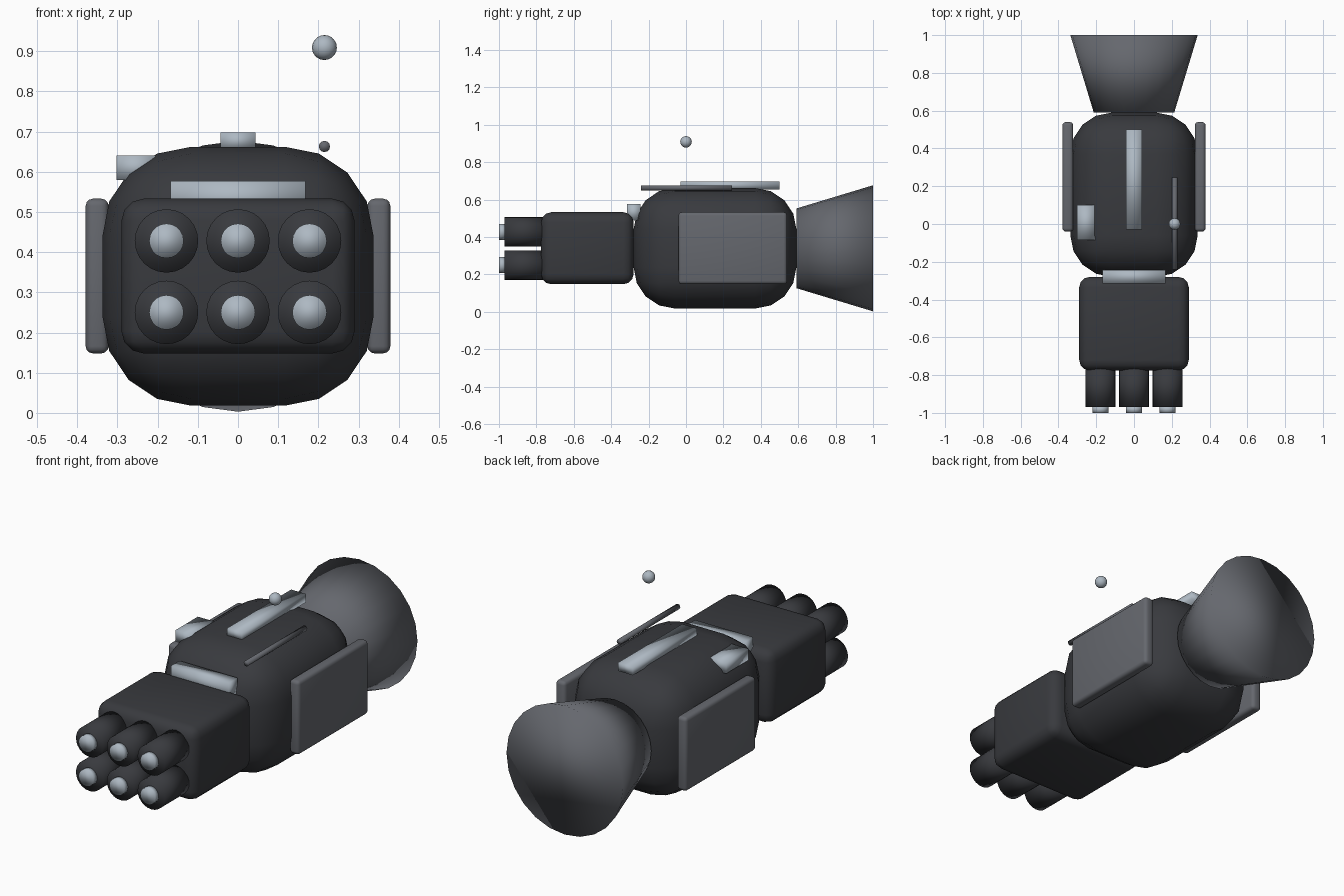
import bpy
from math import pi

if "Cube" in bpy.data.objects:
    bpy.data.objects.remove(bpy.data.objects["Cube"])


def material(name, rgb):
    m = bpy.data.materials.new(name)
    m.diffuse_color = (*rgb, 1)
    m.use_nodes = True
    m.node_tree.nodes["Principled BSDF"].inputs["Base Color"].default_value = m.diffuse_color
    return m


DARK = material("dark_shell", (0.04, 0.042, 0.048))
MID = material("mid_metal", (0.13, 0.137, 0.155))
LIGHT = material("light_metal", (0.42, 0.48, 0.54))


def finish(name, mat):
    ob = bpy.context.object
    ob.name = ob.data.name = name
    ob.data.materials.append(mat)
    bpy.ops.object.shade_smooth()
    return ob


def box(name, mat, x, y, z, bevel=0, segments=3):
    """Box from (min, max) ranges, optionally with rounded edges."""
    r = (x, y, z)
    bpy.ops.mesh.primitive_cube_add(size=1, location=[(a + b) / 2 for a, b in r])
    bpy.context.object.scale = [b - a for a, b in r]
    bpy.ops.object.transform_apply(location=False, rotation=False, scale=True)
    ob = finish(name, mat)
    if bevel:
        mod = ob.modifiers.new("rounding", 'BEVEL')
        mod.width, mod.segments = bevel, segments
        mod.limit_method = 'NONE'
    return ob


def tube(name, mat, x, z, y0, y1, r0, r1=None, sides=24):
    """Cylinder or cone frustum running along y from y0 to y1."""
    bpy.ops.mesh.primitive_cone_add(
        vertices=sides, radius1=r0, radius2=r0 if r1 is None else r1,
        depth=y1 - y0, location=(x, (y0 + y1) / 2, z), rotation=(-pi / 2, 0, 0))
    return finish(name, mat)


# Rounded main body and the front housing
box("body", DARK, (-0.337, 0.337), (-0.28, 0.59), (0.018, 0.662), 0.22, 4)
box("front_housing", DARK, (-0.29, 0.29), (-0.775, -0.28), (0.148, 0.533), 0.055, 3)

# Six barrels with bright tips
for row, z in enumerate((0.25, 0.428)):
    for col, x in enumerate((-0.178, 0, 0.178)):
        tube(f"barrel_{row}_{col}", DARK, x, z, -0.97, -0.76, 0.079)
        tube(f"barrel_tip_{row}_{col}", LIGHT, x, z, -1.0, -0.965, 0.043, sides=20)

# Flared rear nozzle
tube("rear_nozzle", MID, 0, 0.34, 0.59, 1.0, 0.213, 0.337)

# Side plates
for side, s in (("left", -1), ("right", 1)):
    box(f"{side}_plate", MID, sorted((s * 0.322, s * 0.379)),
        (-0.04, 0.54), (0.148, 0.533), 0.018, 3)

# Light trim: top ridge, front strip, side sensor block
box("top_ridge", LIGHT, (-0.043, 0.043), (-0.03, 0.5), (0.655, 0.698))
box("front_strip", LIGHT, (-0.168, 0.168), (-0.315, -0.243), (0.49, 0.577))
box("sensor_block", LIGHT, (-0.302, -0.205), (-0.085, 0.1), (0.58, 0.64))

# Antenna rod and floating ball
tube("antenna_rod", MID, 0.215, 0.663, -0.24, 0.245, 0.014, sides=12)
bpy.ops.mesh.primitive_uv_sphere_add(segments=16, ring_count=10, radius=0.031,
                                     location=(0.215, 0, 0.909))
finish("antenna_ball", LIGHT)
